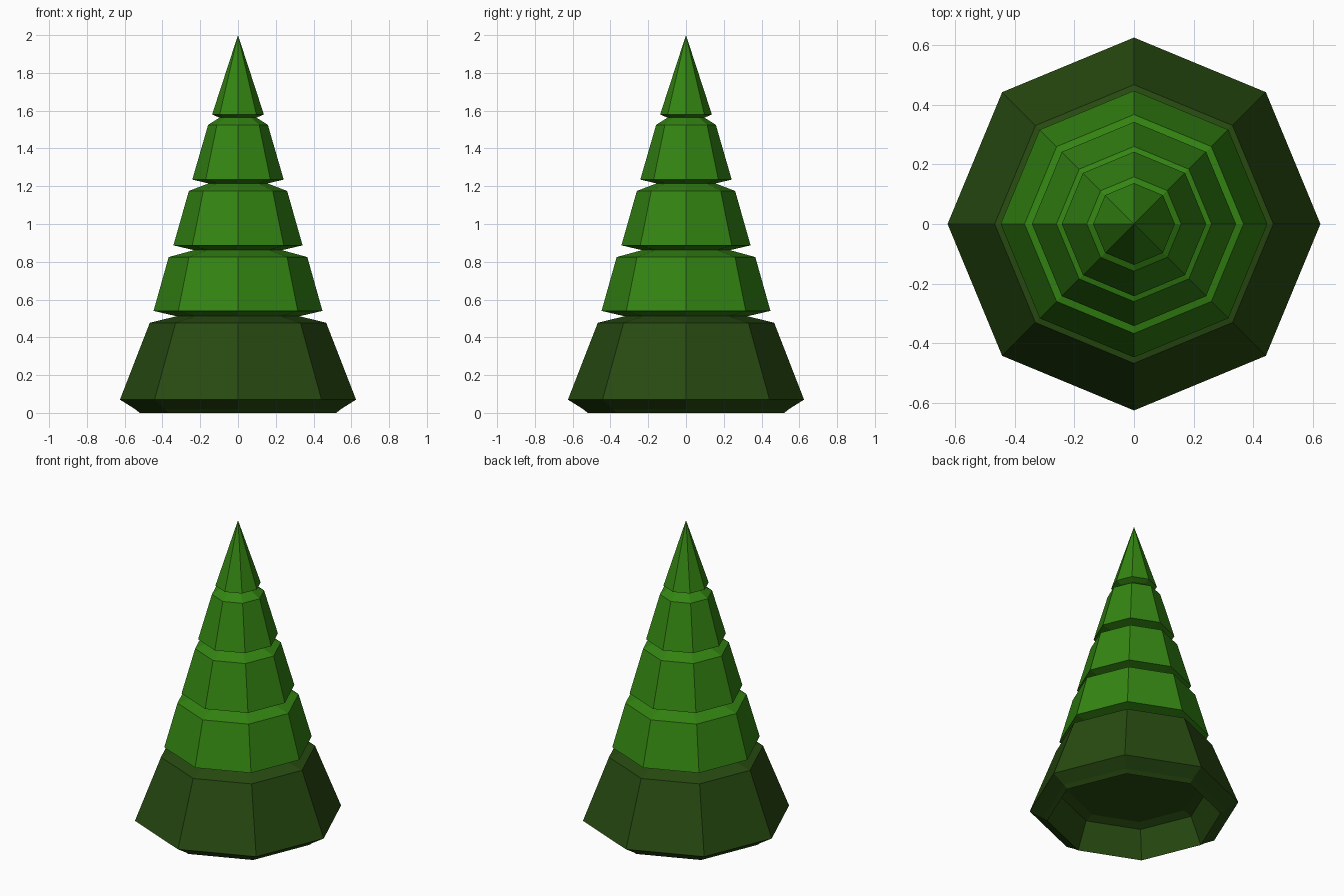
import bpy, bmesh
from math import cos, sin, pi

default = bpy.data.objects.get("Cube")
if default:
    bpy.data.objects.remove(default, do_unlink=True)

SIDES = 8


def material(name, rgb):
    mat = bpy.data.materials.new(name)
    mat.use_nodes = True
    mat.diffuse_color = (*rgb, 1)
    bsdf = mat.node_tree.nodes["Principled BSDF"]
    bsdf.inputs["Base Color"].default_value = (*rgb, 1)
    bsdf.inputs["Roughness"].default_value = 0.9
    return mat


def tier(name, profile, mat):
    """Spin a (radius, height) profile into a closed eight-sided solid."""
    bm = bmesh.new()
    rings = []
    for r, z in profile:
        count = SIDES if r > 0 else 1
        rings.append([bm.verts.new((r * cos(2 * pi * i / SIDES),
                                    r * sin(2 * pi * i / SIDES), z))
                      for i in range(count)])
    for low, high in zip(rings, rings[1:]):
        for i in range(SIDES):
            j = (i + 1) % SIDES
            if len(high) == 1:
                bm.faces.new((low[i], low[j], high[0]))
            else:
                bm.faces.new((low[i], low[j], high[j], high[i]))
    for ring in (rings[0], rings[-1]):
        if len(ring) > 1:
            bm.faces.new(ring)
    bmesh.ops.recalc_face_normals(bm, faces=bm.faces)
    mesh = bpy.data.meshes.new(name)
    bm.to_mesh(mesh)
    bm.free()
    mesh.materials.append(mat)
    obj = bpy.data.objects.new(name, mesh)
    bpy.context.collection.objects.link(obj)


dark_green = material("dark_green", (0.021, 0.07, 0.0055))
leaf_green = material("leaf_green", (0.034, 0.235, 0.006))

# Wide bottom tier with a recessed underside
tier("bottom_tier", [(0.39, 0.19), (0.445, 0.17), (0.52, 0), (0.545, 0.02),
                     (0.625, 0.07), (0.467, 0.477), (0.30, 0.518)], dark_green)

# Middle tiers: rim radius, rim height, shoulder radius, shoulder height
middle = {
    "lower_tier": (0.447, 0.54, 0.367, 0.825),
    "middle_tier": (0.342, 0.887, 0.26, 1.175),
    "upper_tier": (0.242, 1.235, 0.158, 1.525),
}
for name, (rim, z_rim, shoulder, z_top) in middle.items():
    tier(name, [(rim - 0.12, z_rim - 0.028), (rim, z_rim),
                (shoulder, z_top), (shoulder * 0.6, z_top + 0.04)], leaf_green)

# Pointed tip
tier("tip", [(0.08, 1.555), (0.137, 1.58), (0, 2)], leaf_green)
